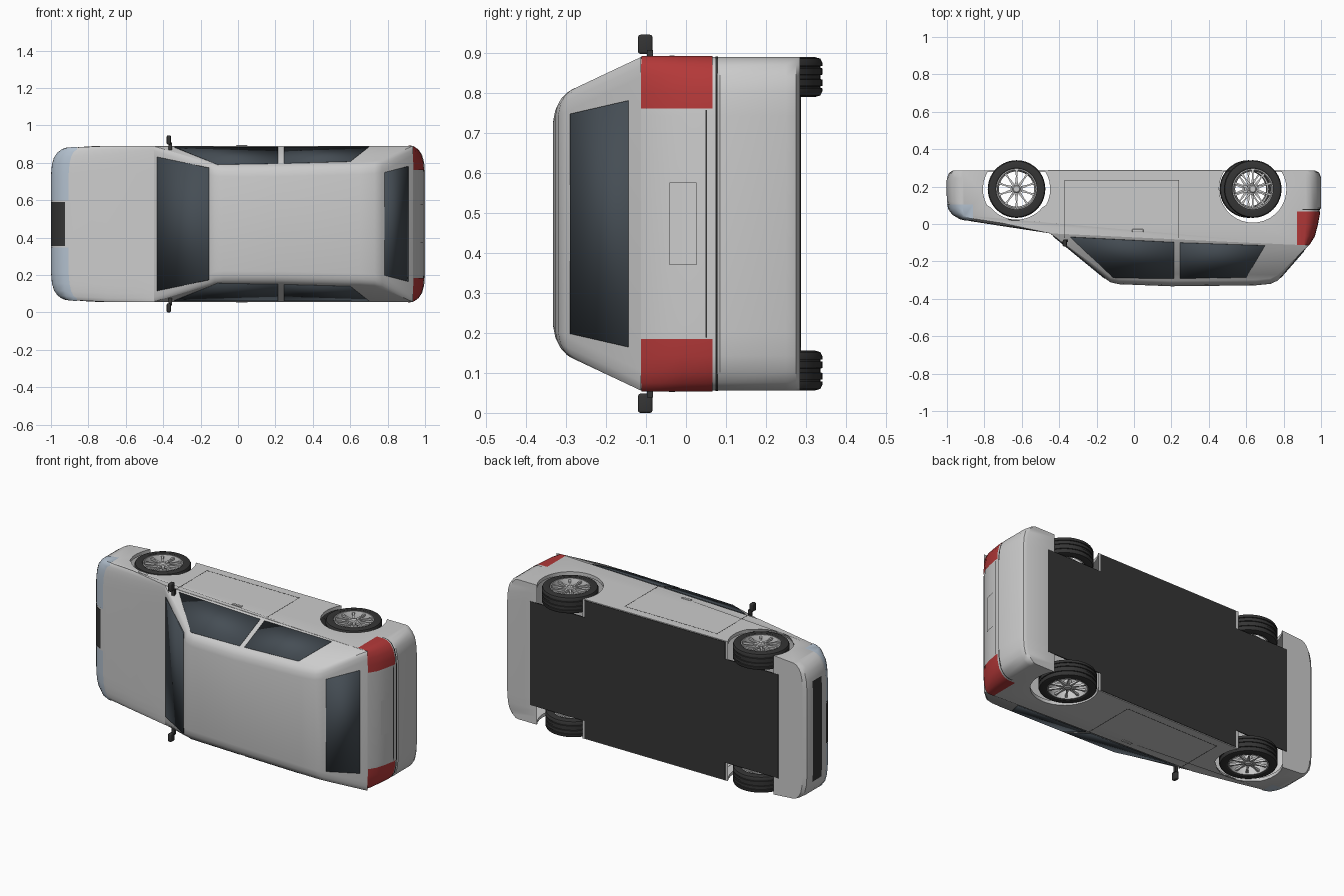
import bpy, bmesh, math
from mathutils import Vector, Matrix

if "Cube" in bpy.data.objects:
    bpy.data.objects.remove(bpy.data.objects["Cube"])

ZC = 0.473      # mid plane: the car lies on its side, width runs along z
HW = 0.417      # half width of the body


def mat(name, *rgb):
    m = bpy.data.materials.new(name)
    m.diffuse_color = (*rgb, 1)
    m.use_nodes = True
    m.node_tree.nodes["Principled BSDF"].inputs["Base Color"].default_value = m.diffuse_color
    return m


GLASS = mat("glass", 0.06, 0.075, 0.09)
BLACK = mat("black", 0.035, 0.035, 0.035)
RED = mat("red", 0.45, 0.04, 0.04)
LAMP = mat("lamp", 0.45, 0.53, 0.62)


def finish(name, bm, material=None, angle=30):
    bmesh.ops.recalc_face_normals(bm, faces=bm.faces)
    me = bpy.data.meshes.new(name)
    bm.to_mesh(me)
    bm.free()
    me.shade_smooth()
    me.set_sharp_from_angle(angle=math.radians(angle))
    if material:
        me.materials.append(material)
    ob = bpy.data.objects.new(name, me)
    bpy.context.collection.objects.link(ob)
    return ob


def loft(slices, skip=lambda row, i: False, caps=True):
    """Join closed rings of points, leaving out the skipped faces."""
    bm = bmesh.new()
    rings = [[bm.verts.new(p) for p in s] for s in slices]
    n = len(rings[0])
    for row, (a, b) in enumerate(zip(rings, rings[1:])):
        for i in range(n):
            if not skip(row, i):
                j = (i + 1) % n
                bm.faces.new((a[i], a[j], b[j], b[i]))
    if caps:
        bm.faces.new(rings[0])
        bm.faces.new(rings[-1])
    bmesh.ops.recalc_face_normals(bm, faces=bm.faces)
    return bm


def add_box(bm, centre, size, rot=Matrix()):
    m = Matrix.Translation(centre) @ rot @ Matrix.Diagonal((*size, 1))
    return bmesh.ops.create_cube(bm, size=1, matrix=m)


def box(name, centre, size, material=None, bevel=0):
    bm = bmesh.new()
    add_box(bm, centre, size)
    if bevel:
        bmesh.ops.bevel(bm, geom=bm.edges[:], offset=bevel, segments=3, affect='EDGES', profile=0.5)
    return finish(name, bm, material)


# Lower body: side profile with wheel arches, swept across the width
WX, WY, AR = (-0.628, 0.635), 0.187, 0.18
t0 = math.asin((0.285 - WY) / AR)
profile = [(0.97, 0.285), (0.99, 0.275), (1.0, 0.25), (1.0, 0.085), (0.993, 0.078), (0.992, 0.05),
           (0.98, -0.01), (0.965, -0.065), (0.935, -0.113), (0.5, -0.095), (-0.45, -0.05),
           (-0.7, -0.012), (-0.88, 0.016), (-0.93, 0.028), (-0.97, 0.052), (-0.99, 0.08),
           (-1.0, 0.12), (-1.0, 0.245), (-0.99, 0.272), (-0.97, 0.285)]
arch_edges = set()
for cx in WX:
    for k in range(25):
        a = math.pi - t0 + (math.pi + 2 * t0) * k / 24
        if k < 24:
            arch_edges.add(len(profile))
        profile.append((cx + AR * math.cos(a), WY + AR * math.sin(a)))


def body_slice(w, k):
    pts = []
    for x, y in profile:
        if abs(x) > 0.9:
            x = math.copysign(0.9 + (abs(x) - 0.9) * k, x)
        if x < -0.46 and y < 0.1:
            y += 0.02 * (1 - k)
        nose = min(1, max(0, (-x - 0.7) / 0.25))
        pts.append((x, y, ZC + w * (1 - 0.04 * nose * nose)))
    return pts


half = [(HW, 0.2), (0.412, 0.42), (0.397, 0.65), (0.37, 0.84), (0.33, 0.95), (0.27, 1)]
rows = half + [(-w, k) for w, k in reversed(half)]
slices = [body_slice(w, k) for w, k in rows]
last = len(rows) - 2


def make_body():
    return loft(slices, lambda r, i: i in arch_edges and 1 < r < last - 1)


finish("lower_body", make_body())


# Surface patches: a slice of the body skin inside a box, lifted slightly
def patch(name, lo, hi, material=None, lift=0.003):
    bm = make_body()
    for ax in range(3):
        for val, sign in ((lo[ax], -1), (hi[ax], 1)):
            co, no = Vector(), Vector()
            co[ax], no[ax] = val, sign
            bmesh.ops.bisect_plane(bm, geom=bm.verts[:] + bm.edges[:] + bm.faces[:],
                                   plane_co=co, plane_no=no, clear_outer=True)
    bm.normal_update()
    moves = [(v, v.normal * lift) for v in bm.verts]
    for v, d in moves:
        v.co += d
    me_name = finish(name, bm, material)
    return me_name


for side, s in (("left", 1), ("right", -1)):
    def zr(a, b):
        return sorted((ZC + s * a, ZC + s * b))
    z0, z1 = zr(0.288, 0.43)
    patch("tail_light_" + side, (0.872, -0.111, z0), (1.1, 0.066, z1), RED)
    z0, z1 = zr(0.125, 0.43)
    patch("head_light_" + side, (-1.1, 0.022, z0), (-0.86, 0.105, z1), LAMP)
patch("grille", (-1.1, 0.02, ZC - 0.118), (-0.925, 0.105, ZC + 0.118), BLACK, 0.004)
patch("lower_intake", (-1.1, 0.15, ZC - 0.3), (-0.9, 0.235, ZC + 0.3), BLACK)
patch("plate_panel", (0.9, -0.04, ZC - 0.103), (1.1, 0.027, ZC + 0.103), None, 0.004)
patch("bumper_seam", (0.9, 0.074, 0), (1.1, 0.08, 1), BLACK, 0.001)
patch("trunk_seam", (0.9, 0.05, ZC - 0.285), (1.1, 0.053, ZC + 0.285), BLACK, 0.001)

# Underside plates
box("floor_pan", (0.01, 0.284, ZC), (1.64, 0.006, 0.62), BLACK)
box("floor_middle", (0.005, 0.285, ZC), (0.93, 0.006, 0.825), BLACK)


# Cabin: upper profile with sides leaning inward
def side_w(x, y):
    belt = -0.05 - 0.0455 * (x + 0.45)
    return HW - 0.45 * max(0, belt - y)


cabin = [(-0.455, -0.045), (-0.15, -0.295), (-0.125, -0.312), (-0.08, -0.322), (0.2, -0.333),
         (0.65, -0.328), (0.73, -0.32), (0.77, -0.302), (0.935, -0.113)]


def cabin_slice(s, inset, drop):
    pts = []
    for x, y in cabin:
        y2 = y + drop * min(1, max(0, (-y - 0.12) / 0.15))
        pts.append((x, y2, ZC + s * (side_w(x, y2) - inset)))
    return pts


rounding = [(0, 0.03), (0.008, 0.016), (0.022, 0.006), (0.05, 0)]
finish("cabin", loft([cabin_slice(1, i, d) for i, d in rounding] +
                     [cabin_slice(-1, i, d) for i, d in reversed(rounding)]))


# Windows
def pane(name, pts):
    bm = bmesh.new()
    bm.faces.new([bm.verts.new(p) for p in pts])
    ob = finish(name, bm, GLASS)
    mod = ob.modifiers.new("thickness", 'SOLIDIFY')
    mod.thickness, mod.offset = 0.006, 0


def cross_pane(name, bottom, top):
    (xb, yb, wb), (xt, yt, wt) = bottom, top
    pane(name, [(xb, yb, ZC - wb), (xb, yb, ZC + wb), (xt, yt, ZC + wt), (xt, yt, ZC - wt)])


cross_pane("windshield", (-0.432, -0.064, 0.358), (-0.156, -0.29, 0.3))
cross_pane("rear_window", (0.908, -0.144, 0.308), (0.782, -0.288, 0.275))
front_glass = [(-0.34, -0.07), (0.215, -0.098), (0.215, -0.29), (-0.11, -0.288)]
rear_glass = [(0.247, -0.1), (0.7, -0.115), (0.6, -0.285), (0.247, -0.29)]
for side, s in (("left", 1), ("right", -1)):
    for name, pts in (("front_door_glass_", front_glass), ("rear_door_glass_", rear_glass)):
        pane(name + side, [(x, y, ZC + s * side_w(x, y)) for x, y in pts])
    # Mirrors, handles and door seams
    box("mirror_" + side, (-0.37, -0.102, ZC + s * 0.449), (0.022, 0.036, 0.048), BLACK, 0.006)
    box("mirror_arm_" + side, (-0.362, -0.09, ZC + s * 0.415), (0.018, 0.014, 0.04), BLACK)
    box("door_handle_" + side, (0.02, -0.035, ZC + s * HW), (0.06, 0.016, 0.008), None, 0.003)
    for i, x in enumerate((-0.37, 0.24)):
        box(f"door_seam_{i}_{side}", (x, 0.08, ZC + s * HW), (0.003, 0.31, 0.001), BLACK)
    box("sill_seam_" + side, (-0.065, 0.235, ZC + s * HW), (0.61, 0.003, 0.001), BLACK)


# Wheels: turned tyre and rim with crossed spokes
def lathe(pts, centre, s, steps=56):
    rings = []
    for k in range(steps + 1):
        a = 2 * math.pi * k / steps
        rings.append([(centre[0] + r * math.cos(a), centre[1] + r * math.sin(a), centre[2] + s * w)
                      for r, w in pts])
    bm = loft(rings, caps=False)
    bmesh.ops.remove_doubles(bm, verts=bm.verts, dist=1e-5)
    return bm


tyre_half = [(0.106, 0.044), (0.115, 0.05), (0.135, 0.05), (0.149, 0.046), (0.154, 0.036),
             (0.154, 0.028), (0.149, 0.027), (0.149, 0.023), (0.154, 0.022),
             (0.154, 0.006), (0.149, 0.005)]
tyre = tyre_half + [(r, -w) for r, w in reversed(tyre_half)]
rim = [(0.109, 0.046), (0.103, 0.047), (0.099, 0.03), (0.094, 0.0), (0.099, -0.044), (0.109, -0.044)]
hub = [(0.001, 0.044), (0.016, 0.044), (0.022, 0.038), (0.022, 0.0), (0.001, 0.0)]

for side, s in (("left", 1), ("right", -1)):
    for end, x in (("front", WX[0]), ("rear", WX[1] if s > 0 else 0.612)):
        c = Vector((x, WY, ZC + s * 0.367))
        tag = end + "_" + side
        finish("tyre_" + tag, lathe(tyre, c, s), BLACK)
        finish("rim_" + tag, lathe(rim, c, s))
        finish("hub_" + tag, lathe(hub, c, s, 24))
        bm = bmesh.new()
        for k in range(10):
            for lean in (-1, 1):
                a = 2 * math.pi * k / 10
                b = a + lean * math.radians(20)
                p = Vector((math.cos(a), math.sin(a), 0)) * 0.018
                q = Vector((math.cos(b), math.sin(b), 0)) * 0.101
                d = q - p
                add_box(bm, c + (p + q) / 2 + Vector((0, 0, s * 0.033)), (d.length, 0.007, 0.012),
                        Matrix.Rotation(math.atan2(d.y, d.x), 4, 'Z'))
        finish("spokes_" + tag, bm)
